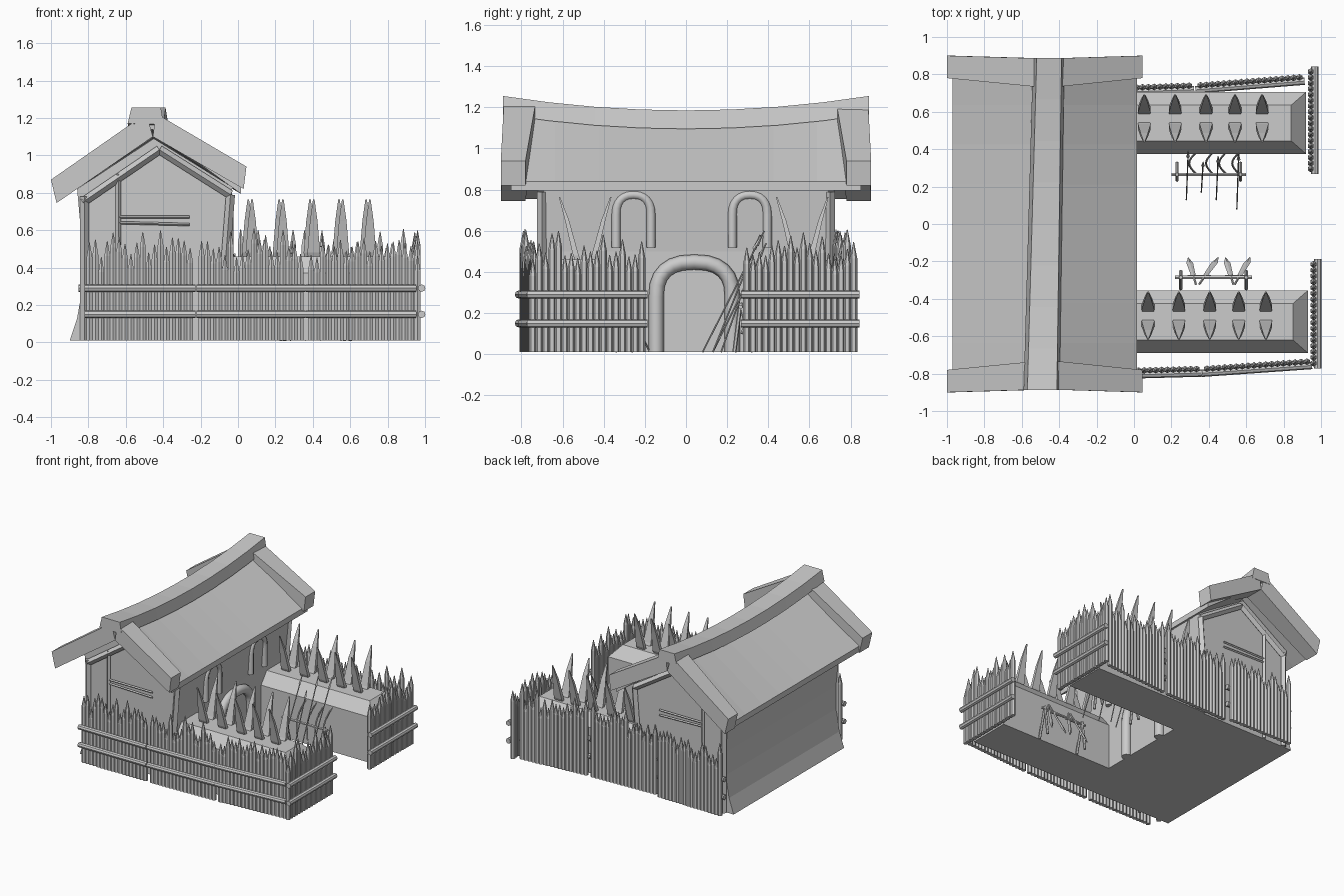
import bpy, bmesh, math, random
from mathutils import Vector, Matrix

if "Cube" in bpy.data.objects:
    bpy.data.objects.remove(bpy.data.objects["Cube"])
random.seed(4)


def finish(name, bm):
    bmesh.ops.recalc_face_normals(bm, faces=bm.faces[:])
    me = bpy.data.meshes.new(name)
    bm.to_mesh(me)
    bm.free()
    ob = bpy.data.objects.new(name, me)
    bpy.context.collection.objects.link(ob)
    return ob


def loft(bm, rings):
    """Closed skin through rings of equal point count, capped at both ends."""
    vs = [[bm.verts.new(p) for p in r] for r in rings]
    n = len(vs[0])
    for a, b in zip(vs, vs[1:]):
        for i in range(n):
            j = (i + 1) % n
            bm.faces.new((a[i], a[j], b[j], b[i]))
    bm.faces.new(vs[0][::-1])
    bm.faces.new(vs[-1])


def rod(bm, p, q, r1, r2=None, n=6):
    p, q = Vector(p), Vector(q)
    d = q - p
    m = Matrix.Translation((p + q) / 2) @ d.to_track_quat('Z', 'Y').to_matrix().to_4x4()
    bmesh.ops.create_cone(bm, cap_ends=True, segments=n, radius1=r1,
                          radius2=r1 if r2 is None else r2, depth=d.length, matrix=m)


# Palisade panels: pointed stakes tied by two rails along one side
def fence(name, a, b, out):
    a, b, out = Vector((*a, 0)), Vector((*b, 0)), Vector((*out, 0))
    bm = bmesh.new()
    n = 18
    for i in range(n):
        p = a.lerp(b, (i + 0.5) / n)
        h = random.uniform(.45, .55) + (.06 if random.random() < .3 else 0)
        body = p + Vector((0, 0, h - .08))
        rod(bm, p + Vector((0, 0, .01)), body, .018)
        rod(bm, body, body + Vector((0, 0, .08)), .018, .002)
    d = (b - a).normalized() * .012
    for z in (.15, .29):
        o = out * .022 + Vector((0, 0, z))
        rod(bm, a - d + o, b + d + o, .02, n=8)
    finish(name, bm)


panels = [
    ("front_fence_1", (-.81, -.79), (-.24, -.79), (0, -1)),
    ("front_fence_2", (-.21, -.79), (.35, -.775), (0, -1)),
    ("front_fence_3", (.375, -.775), (.94, -.735), (0, -1)),
    ("back_fence_1", (-.84, .755), (-.28, .745), (0, -1)),
    ("back_fence_2", (-.25, .72), (.31, .74), (0, -1)),
    ("back_fence_3", (.34, .74), (.90, .785), (0, -1)),
    ("right_fence_front", (.96, -.76), (.96, -.20), (1, 0)),
    ("right_fence_back", (.945, .28), (.945, .83), (1, 0))]
for p in panels:
    fence(*p)

# House body with flared rear wall
bm = bmesh.new()
prof = [(-.90, .01), (-.86, .13), (-.83, .3), (-.83, .48), (-.86, .82), (-.45, 1.09),
        (-.03, .83), (-.06, .5), (-.06, .01)]
loft(bm, [[(x, y, z) for x, z in prof] for y in (-.69, .69)])
finish("house_body", bm)

# Sagging roof slabs and ridge beam
ys = [-.85 + 1.7 * i / 8 for i in range(9)]
for name, xe, ze in (("roof_left", -.97, .80), ("roof_right", .015, .84)):
    bm = bmesh.new()
    rings = []
    for y in ys:
        zr = 1.13 + .07 * (y / .85) ** 2
        rings.append([(xe, y, ze), (-.46, y, zr), (-.46, y, zr - .06), (xe, y, ze - .045)])
    loft(bm, rings)
    finish(name, bm)
bm = bmesh.new()
rings = []
for y in ys:
    z = .07 * (y / .85) ** 2
    k = .025 * y / .85
    rings.append([(-.565 + k, y * 1.045, 1.10 + z), (-.545 + k, y * 1.045, 1.185 + z),
                  (-.40 + k / 2, y * 1.045, 1.185 + z), (-.385 + k / 2, y * 1.045, 1.095 + z)])
loft(bm, rings)
finish("ridge_beam", bm)

# Barge boards, gable rafters, posts and cross boards at both ends
for s, end in ((-1, "front"), (1, "back")):
    for side, xt, zt, xb, zb in (("left", -1.0, .87, -.97, .745), ("right", .045, .94, .03, .82)):
        bm = bmesh.new()
        ring = lambda x1, z1, x0, z0, yi, yo: [(x0, s * yi, z0), (x0, s * yo, z0),
                                              (x1, s * yo, z1), (x1, s * yi, z1)]
        xr = -.49 if side == "left" else -.44
        loft(bm, [ring(xr, 1.225, -.455, 1.10, .73, .885), ring(xt, zt, xb, zb, .78, .90)])
        finish(f"barge_board_{end}_{side}", bm)
    bm = bmesh.new()
    y = s * .70
    for p, q, r in (((-.83, .75), (-.42, 1.03), .024), ((-.42, 1.03), (-.04, .79), .024),
                    ((-.82, .01), (-.82, .78), .024), ((-.07, .40), (-.04, .79), .024),
                    ((-.64, .01), (-.64, .90), .014), ((-.64, .67), (-.26, .67), .008),
                    ((-.64, .64), (-.26, .63), .008)):
        rod(bm, (p[0], y, p[1]), (q[0], y, q[1]), r, n=4)
    finish(f"gable_timbers_{end}", bm)


# Arched door and window frames on the courtyard wall
def arch(name, yc, w, z0, zs, zt, r, x, k=1.0):
    cu = bpy.data.curves.new(name, 'CURVE')
    cu.dimensions = '3D'
    cu.bevel_depth, cu.bevel_resolution, cu.use_fill_caps = r, 2, True
    pts = [(x, yc + w, z0)]
    for i in range(13):
        c, s = math.cos(math.pi * i / 12), math.sin(math.pi * i / 12)
        pts.append((x, yc + w * math.copysign(abs(c) ** k, c), zs + (zt - zs) * max(s, 0) ** k))
    pts.append((x, yc - w, z0))
    sp = cu.splines.new('POLY')
    sp.points.add(len(pts) - 1)
    for q, c in zip(sp.points, pts):
        q.co = (*c, 1)
    bpy.context.collection.objects.link(bpy.data.objects.new(name, cu))


arch("door_frame", .04, .185, .01, .28, .448, .037, -.05, .8)
arch("window_frame_left", -.255, .085, .52, .68, .775, .022, -.045, .85)
arch("window_frame_right", .31, .085, .52, .68, .775, .022, -.045, .85)

# Side sheds with hipped tops and splayed roof spikes
for name, y0, y1, xe in (("shed_front", -.69, -.355, .93), ("shed_back", .375, .705, .92)):
    rect = lambda xa, xb, ya, yb, z: [(xa, ya, z), (xb, ya, z), (xb, yb, z), (xa, yb, z)]
    bm = bmesh.new()
    loft(bm, [rect(-.08, xe, y0, y1, .01), rect(-.08, xe, y0, y1, .37),
              rect(-.08, xe - .08, y0 + .07, y1 - .07, .46)])
    finish(name, bm)
    bm = bmesh.new()
    yc = -.49 if y0 < 0 else .565
    dx = .02 if y0 < 0 else 0
    for x in (.055, .22, .385, .54, .685):
        x += dx
        for s in (-1, 1):
            def ring(hx, yo, hy, z):
                return rect(x - hx, x + hx, yc + s * yo - hy, yc + s * yo + hy, z)
            loft(bm, [ring(.026, .020, .012, .42), ring(.034, .045, .014, .48),
                      ring(.020, .088, .010, .65), ring(.004, .125, .003, .765)])
    finish(name + "_spikes", bm)

# Weapon racks: bar on splayed legs
for name, yb, x0, x1, s in (("front_rack", -.285, .22, .63, -1), ("back_rack", .265, .20, .60, 1)):
    bm = bmesh.new()
    rod(bm, (x0, yb, .23), (x1, yb, .23), .010)
    for x in (x0 + .03, x1 - .03):
        rod(bm, (x, yb, .25), (x, yb + s * .06, .01), .010)
        rod(bm, (x, yb, .25), (x, yb - s * .03, .01), .010)
    finish(name, bm)

# Leaning spears and curved bows on the back rack
bm = bmesh.new()
for x, yb, yt, zt in ((.28, .13, .39, .54), (.44, .13, .36, .58), (.55, .08, .38, .60),
                      (.36, .17, .33, .46)):
    a, b = Vector((x, yb, .01)), Vector((x + .01, yt, zt))
    rod(bm, a, b, .004)
    rod(bm, b - (b - a) * .12, b, .010, .001, n=4)
finish("spears", bm)
bm = bmesh.new()
for x in (.33, .42, .49, .56):
    pts = []
    for i in range(9):
        t = i / 8
        pts.append(Vector((x - .035 * math.sin(math.pi * t), .27 + .11 * t, .10 + .26 * t)))
    for a, b in zip(pts, pts[1:]):
        rod(bm, a, b, .006)
finish("bows", bm)

# Blades leaning on the front rack
bm = bmesh.new()
for x, tilt in ((.31, -.02), (.40, .05), (.51, -.02), (.58, .04)):
    low, up = Vector((x + tilt, -.18, .02)), Vector((x - tilt, -.32, .30))
    mid = low.lerp(up, .7)
    w = Vector((.018, 0, 0))
    t = Vector((0, .004, .002))
    loft(bm, [[c - w * k, c - t, c + w * k, c + t]
              for c, k in ((low, .1), (low.lerp(up, .2), 1), (mid, .7))])
    rod(bm, mid, up, .007)
    rod(bm, mid - w * 1.8, mid + w * 1.8, .007)
finish("blades", bm)
